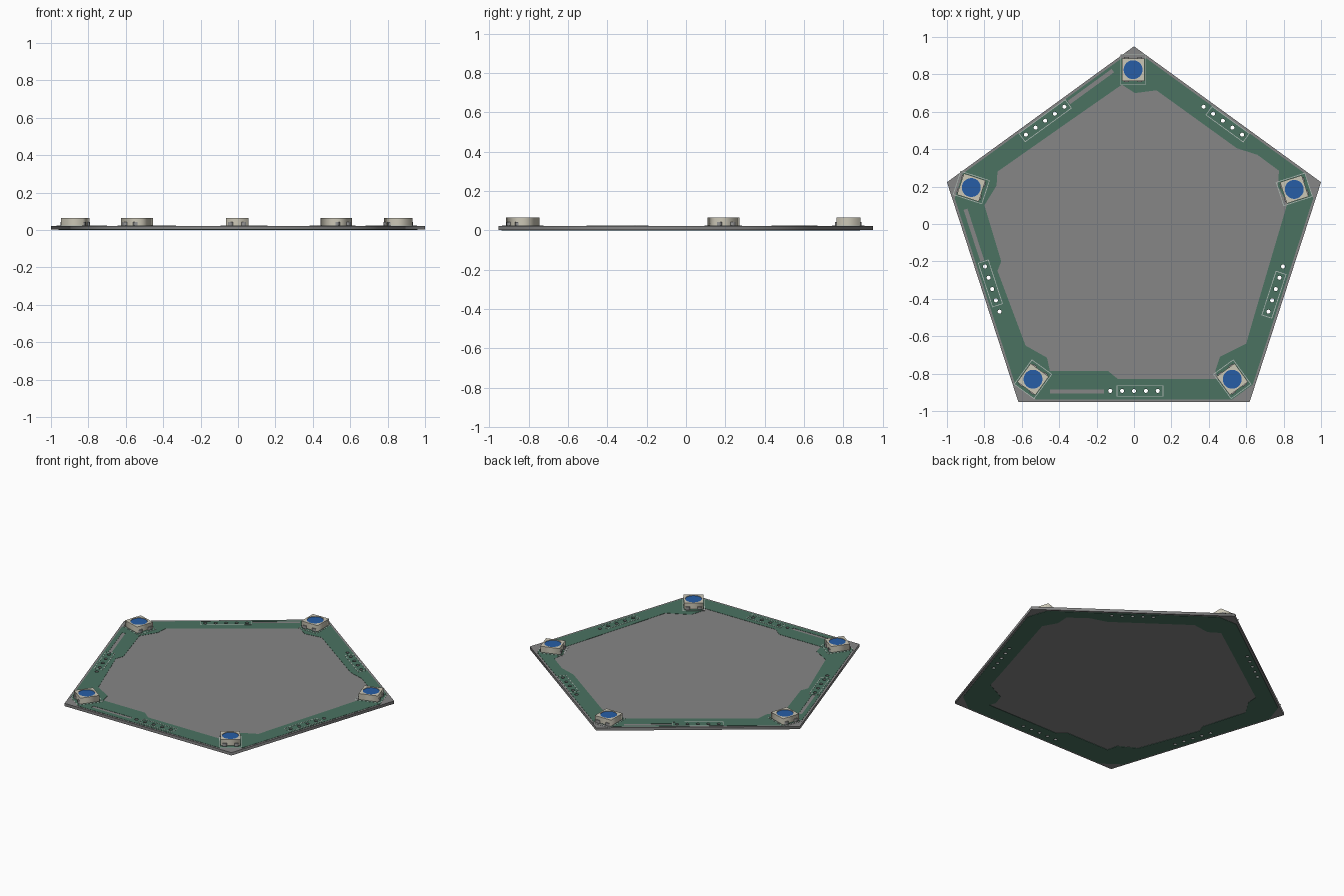
import bpy
from math import sin, cos, pi, radians

if "Cube" in bpy.data.objects:
    bpy.data.objects.remove(bpy.data.objects["Cube"])

R, CY = 1.0515, -0.1015          # pentagon circumradius and centre height


def material(name, rgb):
    m = bpy.data.materials.new(name)
    m.diffuse_color = (*rgb, 1)
    m.use_nodes = True
    m.node_tree.nodes["Principled BSDF"].inputs["Base Color"].default_value = m.diffuse_color
    return m


GREY = material("substrate_grey", (0.24, 0.24, 0.24))
GREEN = material("mask_green", (0.07, 0.17, 0.12))
PALE = material("print_pale", (0.42, 0.48, 0.45))
CREAM = material("housing_cream", (0.60, 0.57, 0.47))
BLUE = material("lens_blue", (0.02, 0.11, 0.38))
METAL = material("leg_metal", (0.3, 0.3, 0.3))


def plate(name, loops, z0, z1, mat, loc=(0, 0), rot=0.0):
    """Flat plate from closed outlines; nested outlines become holes."""
    cu = bpy.data.curves.new(name, 'CURVE')
    cu.dimensions = '2D'
    cu.fill_mode = 'BOTH'
    cu.extrude = (z1 - z0) / 2
    for pts in loops:
        s = cu.splines.new('POLY')
        s.points.add(len(pts) - 1)
        for p, (x, y) in zip(s.points, pts):
            p.co = (x, y, 0, 1)
        s.use_cyclic_u = True
    ob = bpy.data.objects.new(name, cu)
    ob.location = (*loc, (z0 + z1) / 2)
    ob.rotation_euler.z = rot
    bpy.context.collection.objects.link(ob)
    bpy.ops.object.select_all(action='DESELECT')
    ob.select_set(True)
    bpy.context.view_layer.objects.active = ob
    bpy.ops.object.convert(target='MESH')
    ob = bpy.context.view_layer.objects.active
    ob.data.materials.clear()
    ob.data.materials.append(mat)
    return ob


def ring(x, y, r, n):
    return [(x + r * cos(2 * pi * i / n), y + r * sin(2 * pi * i / n)) for i in range(n)]


def rect(x, y, w, h):
    return [(x - w / 2, y - h / 2), (x + w / 2, y - h / 2),
            (x + w / 2, y + h / 2), (x - w / 2, y + h / 2)]


def frame(x, y, w, h, t=0.005):
    return [rect(x, y, w, h), rect(x, y, w - 2 * t, h - 2 * t)]


def turn(pts, k):
    """Rotate points from the bottom edge frame to edge k of the pentagon."""
    a = radians(72 * k)
    return [(x * cos(a) - y * sin(a), CY + x * sin(a) + y * cos(a)) for x, y in pts]


def pentagon(r):
    return [(r * cos(radians(90 + 72 * i)), CY + r * sin(radians(90 + 72 * i))) for i in range(5)]


# Rows of five pin holes along every edge
DIST = [0.791, 0.797, 0.808, 0.808, 0.797]
PITCH = 0.0635
holes = [turn(ring(i * PITCH, -DIST[k], 0.011, 14), k)
         for k in range(5) for i in range(-2, 3)]

# Board
plate("board", [pentagon(R)] + holes, 0.002, 0.021, GREY)

# Green mask band: clipped-corner pentagon outside, uneven outline inside
outer = []
corners = pentagon(R - 0.016)
for i, (x, y) in enumerate(corners):
    for nx, ny in (corners[i - 1], corners[(i + 1) % 5]):
        outer.append((x + 0.07 * (nx - x), y + 0.07 * (ny - y)))
inner = [(-0.065, 0.745), (0.005, 0.70), (0.12, 0.715), (0.55, 0.405), (0.66, 0.37),
         (0.775, 0.285), (0.77, 0.2), (0.82, 0.11), (0.64, -0.5), (0.6, -0.64),
         (0.46, -0.71), (0.435, -0.785), (0.45, -0.83), (-0.085, -0.83), (-0.14, -0.785),
         (-0.45, -0.785), (-0.465, -0.715), (-0.58, -0.65), (-0.67, -0.41), (-0.73, -0.25),
         (-0.71, -0.2), (-0.80, 0.1), (-0.735, 0.205), (-0.73, 0.28), (-0.345, 0.55)]
slots = [turn(rect(-0.305, -DIST[k] - 0.004, 0.29, 0.022), k) for k in (0, 3, 4)]
plate("mask_top", [outer, inner] + slots + holes, 0.021, 0.0225, GREEN)
plate("mask_bottom", [outer, inner] + holes, 0.0, 0.002, GREEN)

# Printed frames around the pin rows
for k, side in enumerate((1, -1, -1, 0, -1)):
    w = 0.25 if side else 0.31
    loops = [turn(l, k) for l in frame(side * PITCH / 2, -DIST[k], w, 0.06, 0.004)]
    plate(f"pin_row_frame_{k}", loops, 0.0225, 0.0235, PALE)

# Lights at the corners: housing, recessed rim, lens, legs and printed frame
LIGHTS = [(-0.005, 0.825), (-0.87, 0.195), (-0.54, -0.83), (0.525, -0.83), (0.857, 0.185)]
for i, c in enumerate(LIGHTS):
    a = radians(72 * i)
    body = rect(0, 0, 0.12, 0.122)
    plate(f"light_housing_{i}", [body], 0.025, 0.058, CREAM, c, a)
    plate(f"light_rim_{i}", [body, ring(0, 0, 0.051, 32)], 0.058, 0.065, CREAM, c, a)
    plate(f"light_lens_{i}", [ring(0, 0, 0.0505, 32)], 0.057, 0.062, BLUE, c, a)
    for j, (sx, sy) in enumerate(((-1, -1), (1, -1), (1, 1), (-1, 1))):
        plate(f"light_leg_{i}_{j}", [rect(sx * 0.036, sy * 0.054, 0.026, 0.026)],
              0.0225, 0.042, METAL, c, a)
    plate(f"light_frame_{i}", frame(0, 0, 0.135, 0.165, 0.004), 0.0225, 0.0235, PALE, c, a)
